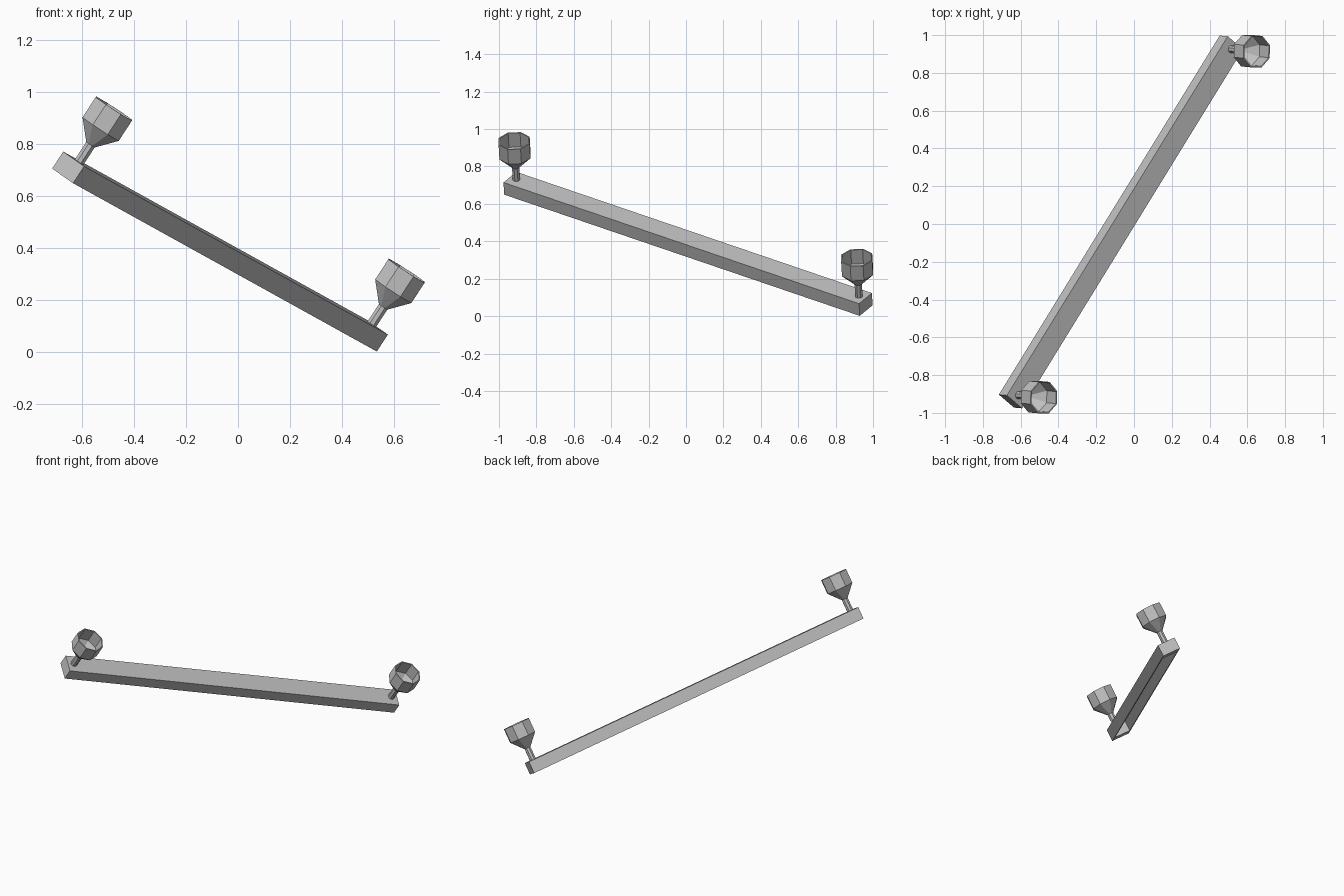
import bpy, bmesh, math
from mathutils import Matrix, Vector

cube = bpy.data.objects.get("Cube")
if cube:
    bpy.data.objects.remove(cube, do_unlink=True)

# Tilted frame of the beam: along its length, across it, and out of its top
up = Vector((0.545, -0.05, 0.837)).normalized()
along = Vector((0.503, 0.818, -0.279))
along = (along - up * along.dot(up)).normalized()
across = up.cross(along)
frame = Matrix((along, across, up)).transposed().to_4x4()
frame.translation = (-0.048, 0.009, 0.419)

LENGTH, WIDTH, HEIGHT = 2.324, 0.12, 0.078
BLOCK, WALL = 0.085, 0.01

grey = bpy.data.materials.new("plain_grey")
grey.use_nodes = True
grey.diffuse_color = (0.53, 0.53, 0.53, 1)
grey.node_tree.nodes["Principled BSDF"].inputs["Base Color"].default_value = grey.diffuse_color


def finish(name, bm):
    bmesh.ops.recalc_face_normals(bm, faces=bm.faces)
    mesh = bpy.data.meshes.new(name)
    bm.to_mesh(mesh)
    bm.free()
    mesh.materials.append(grey)
    obj = bpy.data.objects.new(name, mesh)
    obj.matrix_world = frame
    bpy.context.collection.objects.link(obj)
    return obj


def beam():
    # Bar with solid ends, hollowed from below
    bm = bmesh.new()
    bmesh.ops.create_cube(bm, size=1)
    bmesh.ops.scale(bm, vec=(LENGTH, WIDTH, HEIGHT), verts=bm.verts)
    bmesh.ops.translate(bm, vec=(0, 0, -HEIGHT / 2), verts=bm.verts)
    bm.faces.ensure_lookup_table()
    under = min(bm.faces, key=lambda f: f.calc_center_median().z)
    bmesh.ops.inset_individual(bm, faces=[under], thickness=WALL)
    for v in under.verts:
        v.co.x = math.copysign(LENGTH / 2 - BLOCK, v.co.x)
    floor = bmesh.ops.extrude_discrete_faces(bm, faces=[under])["faces"][0]
    bmesh.ops.translate(bm, vec=(0, 0, HEIGHT - WALL), verts=floor.verts)
    finish("channel_beam", bm)


def cup(name, x):
    # Eight-sided cup on a thin stem: outside from the foot up, then inside down
    profile = [(0.021, -0.005), (0.021, 0.08), (0.09, 0.153), (0.09, 0.246),
               (0.083, 0.246), (0.083, 0.156), (0.012, 0.085)]
    turn = math.radians(12.5)
    bm = bmesh.new()
    rings = [[bm.verts.new((x + r * math.cos(turn + i * math.pi / 4),
                            r * math.sin(turn + i * math.pi / 4), z))
              for i in range(8)] for r, z in profile]
    for low, high in zip(rings, rings[1:]):
        for i in range(8):
            j = (i + 1) % 8
            bm.faces.new((low[i], low[j], high[j], high[i]))
    bm.faces.new(rings[0])
    bm.faces.new(rings[-1])
    finish(name, bm)


beam()
for name, side in (("front_cup", -1), ("back_cup", 1)):
    cup(name, side * (LENGTH - BLOCK) / 2)
